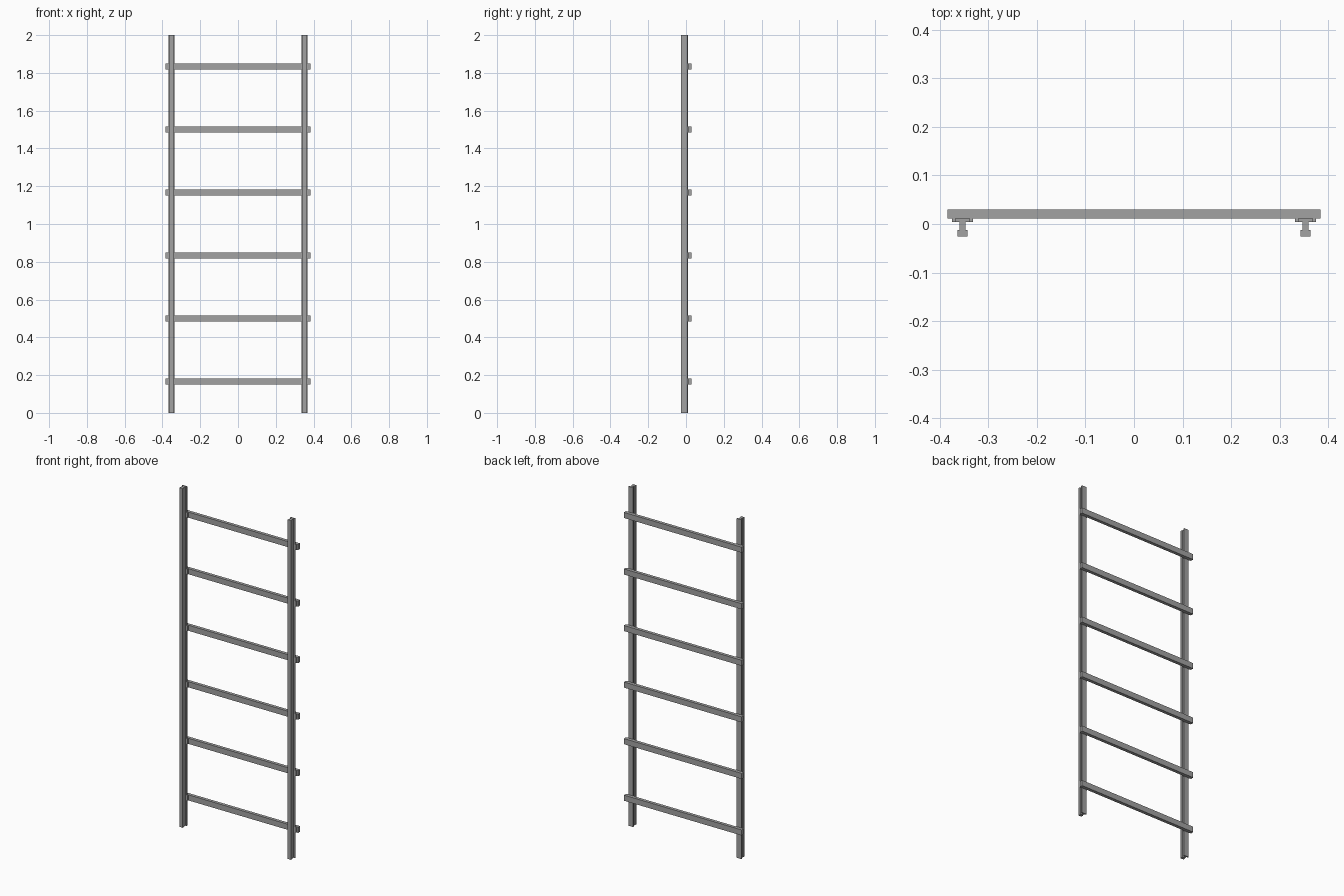
import bpy, bmesh

if "Cube" in bpy.data.objects:
    bpy.data.objects.remove(bpy.data.objects["Cube"])

metal = bpy.data.materials.new("grey_metal")
metal.diffuse_color = (0.36, 0.36, 0.36, 1)
metal.use_nodes = True
metal.node_tree.nodes["Principled BSDF"].inputs["Base Color"].default_value = metal.diffuse_color


def add_object(name, bm):
    bmesh.ops.recalc_face_normals(bm, faces=bm.faces)
    mesh = bpy.data.meshes.new(name)
    bm.to_mesh(mesh)
    bm.free()
    mesh.materials.append(metal)
    obj = bpy.data.objects.new(name, mesh)
    bpy.context.collection.objects.link(obj)
    return obj


def box(name, x0, x1, y0, y1, z0, z1):
    bm = bmesh.new()
    bmesh.ops.create_cube(bm, size=1)
    for v in bm.verts:
        v.co.x = x1 if v.co.x > 0 else x0
        v.co.y = y1 if v.co.y > 0 else y0
        v.co.z = z1 if v.co.z > 0 else z0
    return add_object(name, bm)


def rail(name, cx):
    # rail section: narrow front foot, thin web, wide back flange
    half = [(0.0105, -0.026), (0.0105, -0.012), (0.0065, -0.012),
            (0.0065, 0.004), (0.0155, 0.004), (0.0155, 0.011)]
    outline = half + [(-x, y) for x, y in reversed(half)]
    bm = bmesh.new()
    face = bm.faces.new([bm.verts.new((cx + x, y, 0)) for x, y in outline])
    top = bmesh.ops.extrude_face_region(bm, geom=[face])
    verts = [g for g in top["geom"] if isinstance(g, bmesh.types.BMVert)]
    bmesh.ops.translate(bm, verts=verts, vec=(0, 0, 2))
    return add_object(name, bm)


RAIL_X = 0.353
for side, sx in (("left", -1), ("right", 1)):
    rail(side + "_rail", sx * RAIL_X)

# rungs behind the rails, each held by a clip at both ends
for i in range(6):
    z = (i + 0.5) / 3
    box(f"rung_{i + 1}", -0.384, 0.384, 0.011, 0.030, z - 0.0165, z + 0.0165)
    for side, sx in (("left", -1), ("right", 1)):
        cx = sx * RAIL_X
        box(f"{side}_clip_{i + 1}", cx - 0.022, cx + 0.022,
            0.0045, 0.022, z - 0.0155, z + 0.0155)
